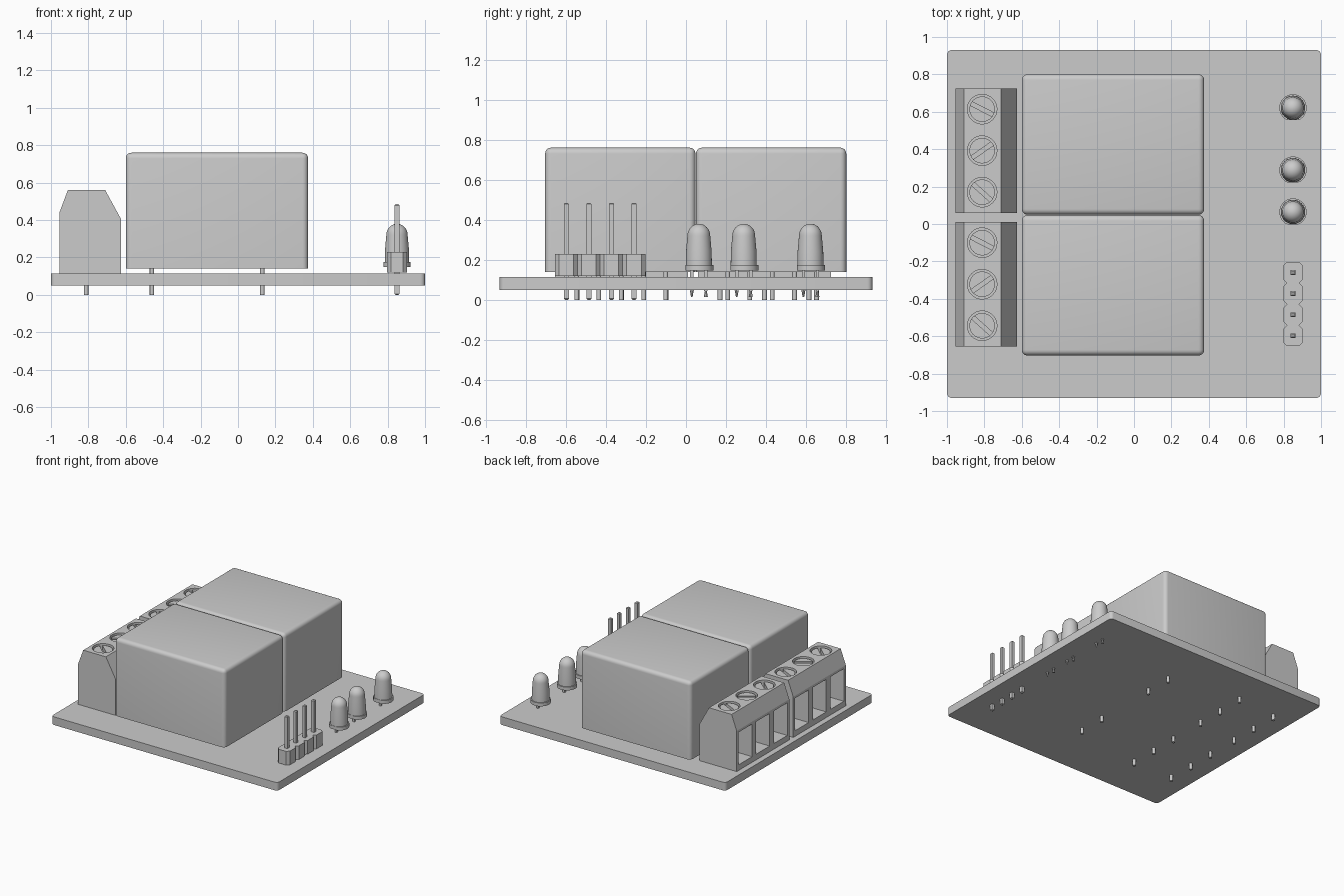
import bpy, bmesh
from math import radians, sin, cos, pi
from mathutils import Matrix, Vector

if "Cube" in bpy.data.objects:
    bpy.data.objects.remove(bpy.data.objects["Cube"])


def finish(name, bm, smooth=False):
    bmesh.ops.recalc_face_normals(bm, faces=bm.faces)
    me = bpy.data.meshes.new(name)
    bm.to_mesh(me)
    bm.free()
    ob = bpy.data.objects.new(name, me)
    bpy.context.collection.objects.link(ob)
    if smooth:
        bpy.ops.object.select_all(action='DESELECT')
        ob.select_set(True)
        bpy.context.view_layer.objects.active = ob
        bpy.ops.object.shade_smooth_by_angle(angle=radians(35))
    return ob


def add_box(bm, lo, hi, angle=0):
    lo, hi = Vector(lo), Vector(hi)
    m = (Matrix.Translation((lo + hi) / 2) @ Matrix.Rotation(angle, 4, 'Z')
         @ Matrix.Diagonal((*(hi - lo), 1)))
    return bmesh.ops.create_cube(bm, size=1, matrix=m)['verts']


def add_cyl(bm, x, y, r, z0, z1, n=24, r2=None):
    bmesh.ops.create_cone(bm, cap_ends=True, segments=n, radius1=r,
                          radius2=r if r2 is None else r2, depth=z1 - z0,
                          matrix=Matrix.Translation((x, y, (z0 + z1) / 2)))


def add_prism(bm, pts, shift):
    f = bm.faces.new([bm.verts.new(p) for p in pts])
    r = bmesh.ops.extrude_face_region(bm, geom=[f])
    bmesh.ops.translate(bm, vec=shift,
                        verts=[v for v in r['geom'] if isinstance(v, bmesh.types.BMVert)])


def cut(ob, bm, name):
    cutter = finish(name, bm)
    cutter.hide_render = True
    cutter.hide_viewport = True
    mod = ob.modifiers.new('cut', 'BOOLEAN')
    mod.operation = 'DIFFERENCE'
    mod.solver = 'EXACT'
    mod.object = cutter


# Circuit board with small rounded corners
bm = bmesh.new()
add_box(bm, (-1, -.93, .05), (1, .93, .115))
edges = [e for e in bm.edges if abs(e.verts[0].co.z - e.verts[1].co.z) > .01]
bmesh.ops.bevel(bm, geom=edges, offset=.025, segments=4, profile=.5, affect='EDGES')
finish('board', bm, True)

# Two relays: rounded cases with five pins each
for i, yc in enumerate((.425, -.328)):
    bm = bmesh.new()
    add_box(bm, (-.6, yc - .375, .14), (.375, yc + .375, .76))
    edges = [e for e in bm.edges if max(v.co.z for v in e.verts) > .5]
    bmesh.ops.bevel(bm, geom=edges, offset=.03, segments=5, profile=.5, affect='EDGES')
    finish(f'relay_case_{i}', bm, True)
    bm = bmesh.new()
    for x, dy in ((-.46, -.222), (-.46, 0), (-.46, .222), (.13, -.112), (.13, .112)):
        add_cyl(bm, x, yc + .005 + dy, .012, 0, .15, 12)
    finish(f'relay_pins_{i}', bm, True)

# Two screw terminal blocks with wire openings, screws and pins
SX = -.812
profile = [(-.955, .115), (-.955, .44), (-.91, .56), (-.71, .56), (-.625, .405), (-.625, .115)]
for i, yc in enumerate((.392, -.322)):
    y0 = yc - .332
    bm = bmesh.new()
    add_prism(bm, [(x, y0, z) for x, z in profile], (0, .664, 0))
    block = finish(f'terminal_block_{i}', bm)
    cells = [(yc + d, radians(a)) for d, a in ((.222, -27), (0, 35), (-.222, -42))]
    cb = bmesh.new()
    for y, a in cells:
        add_box(cb, (-1, y - .085, .16), (-.71, y + .085, .42))
        add_cyl(cb, SX, y, .079, .48, .6, 32)
    cut(block, cb, f'terminal_cutter_{i}')

    for j, (y, a) in enumerate(cells):
        bm = bmesh.new()
        add_cyl(bm, SX, y, .068, .475, .55, 32)
        screw = finish(f'screw_{i}_{j}', bm, True)
        cb = bmesh.new()
        add_box(cb, (SX - .1, y - .011, .515), (SX + .1, y + .011, .6), a)
        cut(screw, cb, f'slot_cutter_{i}_{j}')
    bm = bmesh.new()
    for y, a in cells:
        add_cyl(bm, SX, y, .065, .21, .425, 24)
    finish(f'wire_clamps_{i}', bm, True)
    bm = bmesh.new()
    for y, a in cells:
        add_cyl(bm, SX, y, .012, 0, .13, 12)
    finish(f'terminal_pins_{i}', bm, True)

# Pin header: four chamfered cells with square pins
P, W, C = .05625, .0525, .02
bm_body, bm_pin = bmesh.new(), bmesh.new()
for k in range(4):
    y = -.597 + k * 2 * P
    oct_pts = [(W, P - C), (W - C, P), (C - W, P), (-W, P - C),
               (-W, C - P), (C - W, -P), (W - C, -P), (W, C - P)]
    add_prism(bm_body, [(.85 + px, y + py, .12) for px, py in oct_pts], (0, 0, .11))
    vs = add_box(bm_pin, (.8375, y - .0125, 0), (.8625, y + .0125, .485))
    ends = [e for e in bm_pin.edges if e.verts[0] in vs and e.verts[1] in vs
            and abs(e.verts[0].co.z - e.verts[1].co.z) < .01]
    bmesh.ops.bevel(bm_pin, geom=ends, offset=.006, segments=1, affect='EDGES')
finish('header_body', bm_body)
finish('header_pins', bm_pin)

# Three LEDs: flanged dome with one flat side, and two leads
for i, y in enumerate((.621, .288, .064)):
    bm = bmesh.new()
    n = 32
    prof = [(.073, .148), (.073, .175), (.065, .175), (.064, .24), (.057, .32)]
    prof += [(.057 * cos(t * pi / 16), .32 + .06 * sin(t * pi / 16)) for t in range(1, 8)]
    rings = []
    for r, z in prof:
        rings.append([bm.verts.new((.85 + r * cos(2 * pi * k / n),
                                    y + max(r * sin(2 * pi * k / n), -.066), z))
                      for k in range(n)])
    for a, b in zip(rings, rings[1:]):
        for k in range(n):
            bm.faces.new((a[k], a[(k + 1) % n], b[(k + 1) % n], b[k]))
    bm.faces.new(rings[0])
    top = bm.verts.new((.85, y, .38))
    for k in range(n):
        bm.faces.new((rings[-1][k], rings[-1][(k + 1) % n], top))
    finish(f'led_{i}', bm, True)
    bm = bmesh.new()
    for s in (-1, 1):
        add_box(bm, (.842, y + s * .035 - .008, .045), (.858, y + s * .035 + .008, .15))
        add_cyl(bm, .85, y + s * .035, .01, .015, .05, 8, .004) if s > 0 else \
            bmesh.ops.create_cone(bm, cap_ends=True, segments=8, radius1=.004, radius2=.01,
                                  depth=.035, matrix=Matrix.Translation((.85, y - .035, .0325)))
    finish(f'led_leads_{i}', bm)
